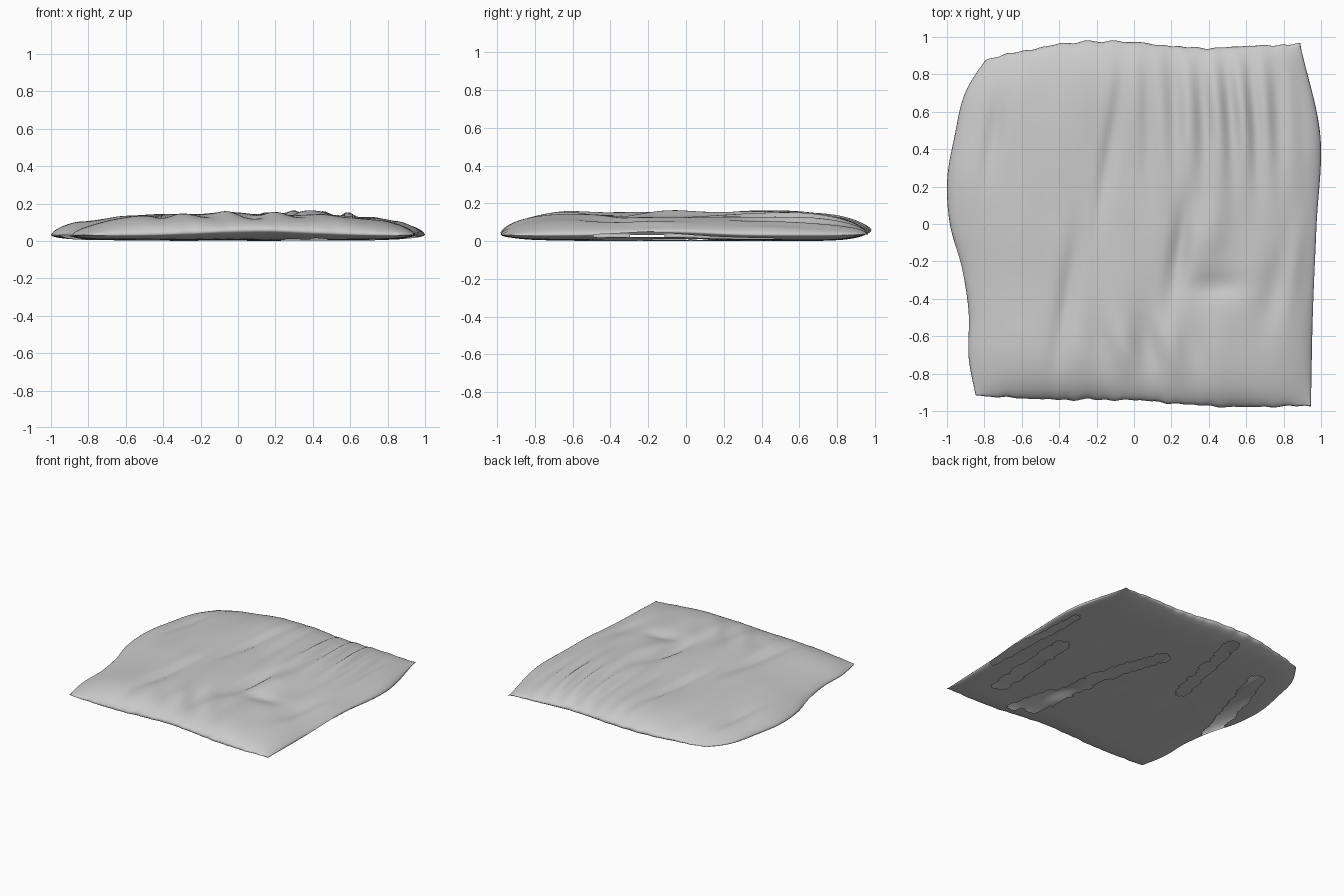
import bpy, bmesh
from math import exp, sin
from mathutils import noise, Vector

if "Cube" in bpy.data.objects:
    bpy.data.objects.remove(bpy.data.objects["Cube"])

N = 120

# edge positions at even steps along each side
LEFT = [-.84, -.885, -.885, -.92, -.985, -1, -.96, -.9, -.75]
RIGHT = [.945, .955, .975, .995, .89]
BACK = [.84, .92, .975, .975, .945, .955, .97]
FRONT = [-.91, -.935, -.94, -.975, -.97]

# main folds on the upper side: x, y, half width, half length, height
FOLDS = [(-.13, .4, .04, .35, -.025), (.24, -.15, .05, .25, -.035),
         (.38, -.08, .1, .18, .025), (.45, -.33, .14, .07, -.02),
         (.75, -.35, .08, .2, -.03), (.86, -.2, .05, .22, .02),
         (-.36, -.4, .05, .35, -.025), (-.75, .5, .05, .25, -.025)]

# openings in the underside: two ends and half width
GAPS = [(.94, -.46, .91, .44, .03), (.71, -.65, .74, .07, .06),
        (.43, -.83, .36, -.51, .05), (.31, -.77, .25, -.1, .06),
        (.25, -.1, .08, .4, .06), (-.36, .11, -.2, .86, .05),
        (-.92, -.25, -.66, .6, .06)]


def edge(vals, t):
    # smooth curve through evenly spaced values over -0.95..0.95
    s = min(max((t + .95) / 1.9, 0), 1) * (len(vals) - 1)
    i = min(int(s), len(vals) - 2)
    f = s - i
    a, b = vals[i], vals[i + 1]
    p = vals[i - 1] if i else 2 * a - b
    q = vals[i + 2] if i + 2 < len(vals) else 2 * b - a
    return a + f / 2 * (b - p + f * (2 * p - 5 * a + 4 * b - q + f * (3 * (a - b) + q - p)))


def ripple(x, y, seed):
    return noise.noise(Vector((x, y, seed)))


def plan(u, v):
    x, y = u * .95, v * .95
    for _ in range(4):
        l, r = edge(LEFT, y), edge(RIGHT, y)
        x = l + (r - l) * (u + 1) / 2
        f, b = edge(FRONT, x), edge(BACK, x)
        y = f + (b - f) * (v + 1) / 2
    # frayed front and back hems
    return x, y + abs(v) ** 30 * .012 * ripple(x * 14, v * 3, 0)


def rim(x, y):
    # hem height, lifted midway along the front, right and back
    z = .042 + .022 * exp(-((y + .1) / .3) ** 2) * max(x, 0) ** 2
    z += .03 * exp(-((x - .1) / .4) ** 2) * max(-y, 0) ** 2
    return z + .03 * max(y, 0) ** 4 * (1 - x * x)


def top_height(x, y, u, v):
    h = .138 + .018 * (1 - u * u) + .016 * ripple(x * 4.5, y * 1.8, 2)
    # parallel pleats toward the back right, short ones along the front
    back_mask = exp(-((x - .45) / .4) ** 2 - ((y - .6) / .35) ** 2)
    front_mask = exp(-((x - .05) / .35) ** 2 - ((y + .65) / .16) ** 2)
    h += .02 * back_mask * sin(45 * (x + .05 * y) + 3 * ripple(x * 2, y, 5))
    h += .02 * front_mask * sin(25 * (x + .2 * y))
    for fx, fy, w, l, a in FOLDS:
        dy = y - fy
        dx = x - fx - .15 * dy
        h += a * exp(-(dx / w) ** 2 - (dy / l) ** 2)
    e = ((1 - abs(u) ** 5) * (1 - abs(v) ** 7)) ** .65
    return rim(x, y) * (1 - e) + h * e


def under_height(x, y, u, v):
    e = ((1 - abs(u) ** 8) * (1 - abs(v) ** 8)) ** .6
    return rim(x, y) * (1 - e) + (.014 + .006 * ripple(x * 3, y * 2, 7)) * e


def in_gap(p):
    wobble = 1 + .4 * ripple(p.x * 9, p.y * 9, 4)
    for ax, ay, bx, by, w in GAPS:
        d, q = Vector((bx - ax, by - ay)), Vector((p.x - ax, p.y - ay))
        t = min(1, max(0, q.dot(d) / d.dot(d)))
        if (q - d * t).length < w * wobble:
            return True
    return False


# upper and lower sheets sharing one hem
bm = bmesh.new()
top, under = {}, {}
for i in range(N + 1):
    for j in range(N + 1):
        # crowd the grid lines toward the hem
        u, v = (1.3 * t - .3 * t ** 3 for t in (2 * i / N - 1, 2 * j / N - 1))
        u, v = max(-1, min(1, u)), max(-1, min(1, v))
        x, y = plan(u, v)
        top[i, j] = bm.verts.new((x, y, top_height(x, y, u, v)))
        hem = i in (0, N) or j in (0, N)
        under[i, j] = top[i, j] if hem else bm.verts.new((x, y, under_height(x, y, u, v)))

for i in range(N):
    for j in range(N):
        ring = [(i, j), (i + 1, j), (i + 1, j + 1), (i, j + 1)]
        bm.faces.new([top[k] for k in ring])
        low = [under[k] for k in reversed(ring)]
        if not in_gap(sum((k.co for k in low), Vector()) / 4):
            bm.faces.new(low)
bmesh.ops.delete(bm, geom=[k for k in bm.verts if not k.link_faces], context='VERTS')

# centre it and rest it on the ground
for axis in range(3):
    vals = [k.co[axis] for k in bm.verts]
    shift = min(vals) if axis == 2 else (min(vals) + max(vals)) / 2
    for k in bm.verts:
        k.co[axis] -= shift
for f in bm.faces:
    f.smooth = True

mesh = bpy.data.meshes.new("rumpled_blanket")
bm.to_mesh(mesh)
bm.free()
blanket = bpy.data.objects.new("rumpled_blanket", mesh)
bpy.context.collection.objects.link(blanket)
